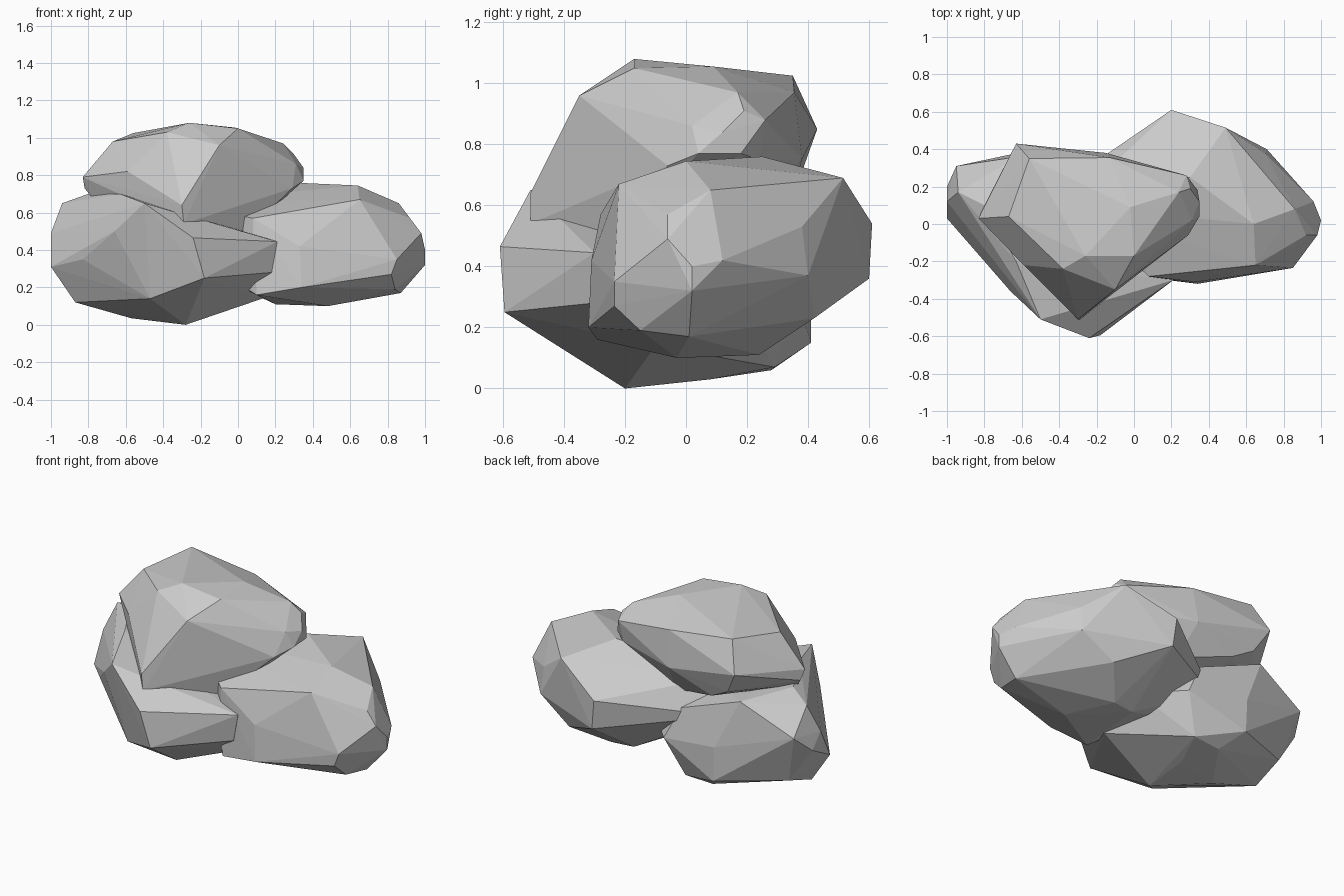
import bpy
import bmesh


def boulder(name, corners):
    """Flat-faceted convex stone wrapped around its corner points."""
    bm = bmesh.new()
    for co in corners:
        bm.verts.new(co)
    hull = bmesh.ops.convex_hull(bm, input=bm.verts[:])
    spare = {g for g in hull["geom_interior"] + hull["geom_unused"]
             if isinstance(g, bmesh.types.BMVert) and g.is_valid}
    bmesh.ops.delete(bm, geom=list(spare), context='VERTS')
    bmesh.ops.recalc_face_normals(bm, faces=bm.faces[:])
    mesh = bpy.data.meshes.new(name)
    bm.to_mesh(mesh)
    bm.free()
    obj = bpy.data.objects.new(name, mesh)
    bpy.context.collection.objects.link(obj)
    return obj


# Low stone at the front left
boulder("left_boulder", [
    # left end
    (-1, .03, .31), (-1, .12, .49), (-1, .2, .4), (-.94, .17, .65),
    (-.95, .31, .5), (-.86, .23, .19), (-.87, .02, .12), (-.83, -.16, .35),
    # front
    (-.66, -.36, .5), (-.5, -.51, .65), (-.24, -.61, .465),
    (-.18, -.595, .25), (-.47, -.4, .14), (.21, -.3, .445), (.18, -.3, .28),
    # underside
    (-.28, -.2, 0), (-.57, 0, .035), (-.28, .08, .03), (-.38, .28, .06),
    (-.2, .29, .07), (.13, -.1, .14),
    # back and top
    (-.47, .41, .15), (-.48, .41, .36), (-.1, .36, .3), (.1, .15, .3),
    (-.63, -.2, .7), (-.8, .1, .7), (-.62, .36, .66), (-.77, .34, .46),
    (-.2, .33, .5),
])

# Low stone at the right
boulder("right_boulder", [
    # front
    (.08, -.28, .57), (.08, -.28, .49), (.33, -.31, .42), (.34, -.32, .2),
    (.1, -.29, .16), (.6, -.24, .46), (.57, -.25, .26), (.85, -.235, .35),
    (.82, -.235, .27), (.84, -.15, .19),
    # right end
    (.98, -.06, .49), (.92, -.06, .57), (1, .02, .4), (1, .02, .32),
    (.87, .01, .17), (.96, .12, .42), (.86, .08, .65), (.7, .38, .53),
    (.71, .4, .37),
    # top
    (.65, -.22, .67), (.64, 0, .745), (.3, .25, .76), (.49, .515, .69),
    # back
    (.2, .61, .54), (.22, .6, .36), (.5, .42, .23),
    # underside and buried end
    (.48, -.03, .1), (.34, .24, .11), (.2, .22, .11), (-.4, .2, .45),
    (-.35, .1, .65), (-.1, .1, .25),
])

# Stone resting on top
boulder("top_boulder", [
    # crown
    (-.26, -.17, 1.08), (0, -.17, 1.05), (-.02, .09, 1.055),
    (-.38, -.24, 1.03), (-.56, .35, 1.025), (-.67, .04, .98),
    (-.13, .355, .97), (.24, .17, .97),
    # front prow
    (-.1, -.35, .96), (-.3, -.51, .64), (-.29, -.51, .54),
    (-.59, -.22, .82), (.05, -.21, .5),
    # right end
    (.28, .26, .88), (.3, .19, .91), (.35, .12, .84), (.31, .02, .86),
    (.35, .04, .77), (.34, .18, .77), (.29, -.06, .73), (.26, .24, .75),
    # left end and back
    (-.83, .03, .79), (-.82, .06, .73), (-.78, .03, .68),
    (-.63, .43, .85), (-.55, .38, .71), (-.15, .38, .75),
    (-.42, .35, .64), (-.1, .25, .56), (-.3, .1, .52),
])
